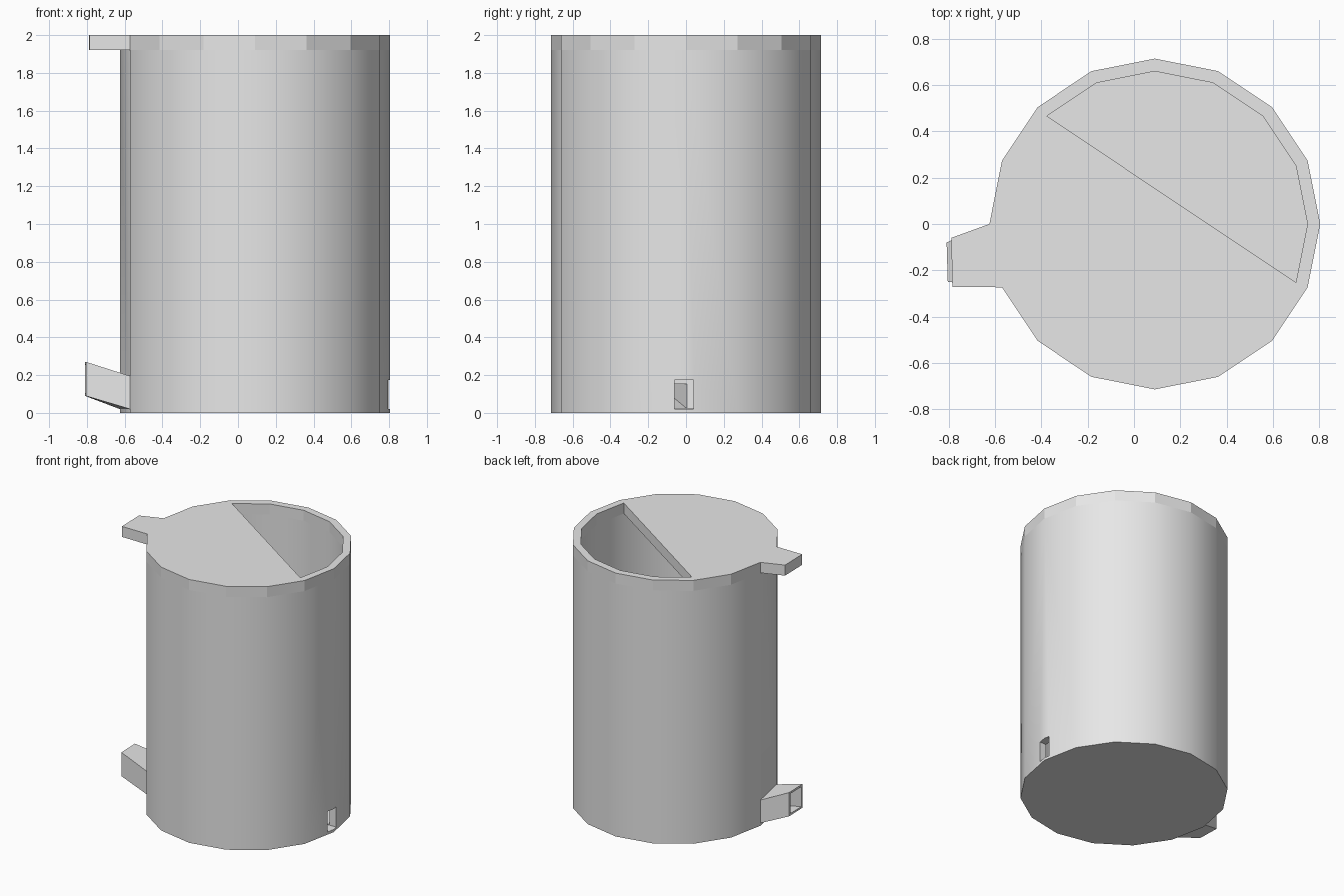
import bpy, bmesh, math
from mathutils import Vector

if "Cube" in bpy.data.objects:
    bpy.data.objects.remove(bpy.data.objects["Cube"])

SIDES, CX, R_OUT, R_IN = 16, 0.09, 0.715, 0.66
TOP, BAND, FLOOR = 2.0, 1.92, 0.025

grey = bpy.data.materials.new("light grey")
grey.diffuse_color = (0.8, 0.8, 0.8, 1)
grey.use_nodes = True
grey.node_tree.nodes["Principled BSDF"].inputs["Base Color"].default_value = grey.diffuse_color


def ring_point(k, r, z):
    a = 2 * math.pi * k / SIDES
    return Vector((CX + r * math.cos(a), r * math.sin(a), z))


def loft(name, rings):
    """Closed solid through equal-length loops, capped at both ends."""
    bm = bmesh.new()
    loops = [[bm.verts.new(p) for p in ring] for ring in rings]
    n = len(loops[0])
    for a, b in zip(loops, loops[1:]):
        for i in range(n):
            j = (i + 1) % n
            bm.faces.new((a[i], a[j], b[j], b[i]))
    bm.faces.new(loops[0][::-1])
    bm.faces.new(loops[-1])
    bmesh.ops.recalc_face_normals(bm, faces=bm.faces)
    me = bpy.data.meshes.new(name)
    bm.to_mesh(me)
    bm.free()
    me.materials.append(grey)
    ob = bpy.data.objects.new(name, me)
    bpy.context.collection.objects.link(ob)
    return ob


def cut(ob, cutter):
    mod = ob.modifiers.new("cut", 'BOOLEAN')
    mod.operation, mod.solver, mod.object = 'DIFFERENCE', 'EXACT', cutter
    bpy.context.view_layer.objects.active = ob
    bpy.ops.object.modifier_apply(modifier=mod.name)


def box(x0, x1, y0, y1, z0, z1):
    return [[(x0, y0, z), (x1, y0, z), (x1, y1, z), (x0, y1, z)] for z in (z0, z1)]


def prism(points, z0, z1):
    return [[(p[0], p[1], z) for p in points] for z in (z0, z1)]


def taper(root, tip, t0, t1):
    """Two loops along the straight run from root to tip."""
    return [[Vector(a).lerp(Vector(b), t) for a, b in zip(root, tip)] for t in (t0, t1)]


# Hollow 16-sided body with a separate band of faces round the rim
levels = [(R_OUT, 0), (R_OUT, BAND), (R_OUT, TOP),
          (R_IN, TOP), (R_IN, BAND), (R_IN, FLOOR)]
body = loft("body", [[ring_point(k, r, z) for k in range(SIDES)] for r, z in levels])

# Spout growing from one wall facet near the floor
A, B = ring_point(8, R_OUT, 0), ring_point(9, R_OUT, 0)


def quad(a, b, z0, z1):
    return [(a[0], a[1], z0), (b[0], b[1], z0), (b[0], b[1], z1), (a[0], a[1], z1)]


spout = loft("spout", taper(quad(A, B, 0.02, 0.195),
                            quad((-0.81, -0.08), (-0.805, -0.25), 0.09, 0.27), -0.08, 1))
bore = loft("spout_bore_cutter",
            taper(quad(A.lerp(B, 0.06), A.lerp(B, 0.94), 0.04, 0.175),
                  quad((-0.81, -0.095), (-0.805, -0.235), 0.105, 0.255), -0.4, 1.1))
slot = loft("slot_cutter", box(0.7, 0.9, -0.06, 0.04, 0.02, 0.175))

cut(body, bore)
cut(spout, bore)
cut(body, slot)
for helper in (bore, slot):
    bpy.data.objects.remove(helper)

# Smooth the curved walls below the band, keep everything else flat
for f in body.data.polygons:
    radial = Vector((f.center.x - CX, f.center.y, 0))
    wall = radial.length > 0.6 and abs(f.normal.dot(radial.normalized())) > 0.9
    f.use_smooth = wall and f.center.z < BAND

# Half lid closing the front left part of the opening
loft("half_lid", prism([ring_point(k, R_IN, 0) for k in range(6, 16)], BAND, TOP))

# Grip tab sticking out of the rim above the spout
inset = Vector((0.02, 0, 0))
loft("grip_tab", prism([A + inset, A, (-0.79, -0.06), (-0.785, -0.272), B, B + inset],
                       BAND, TOP))
